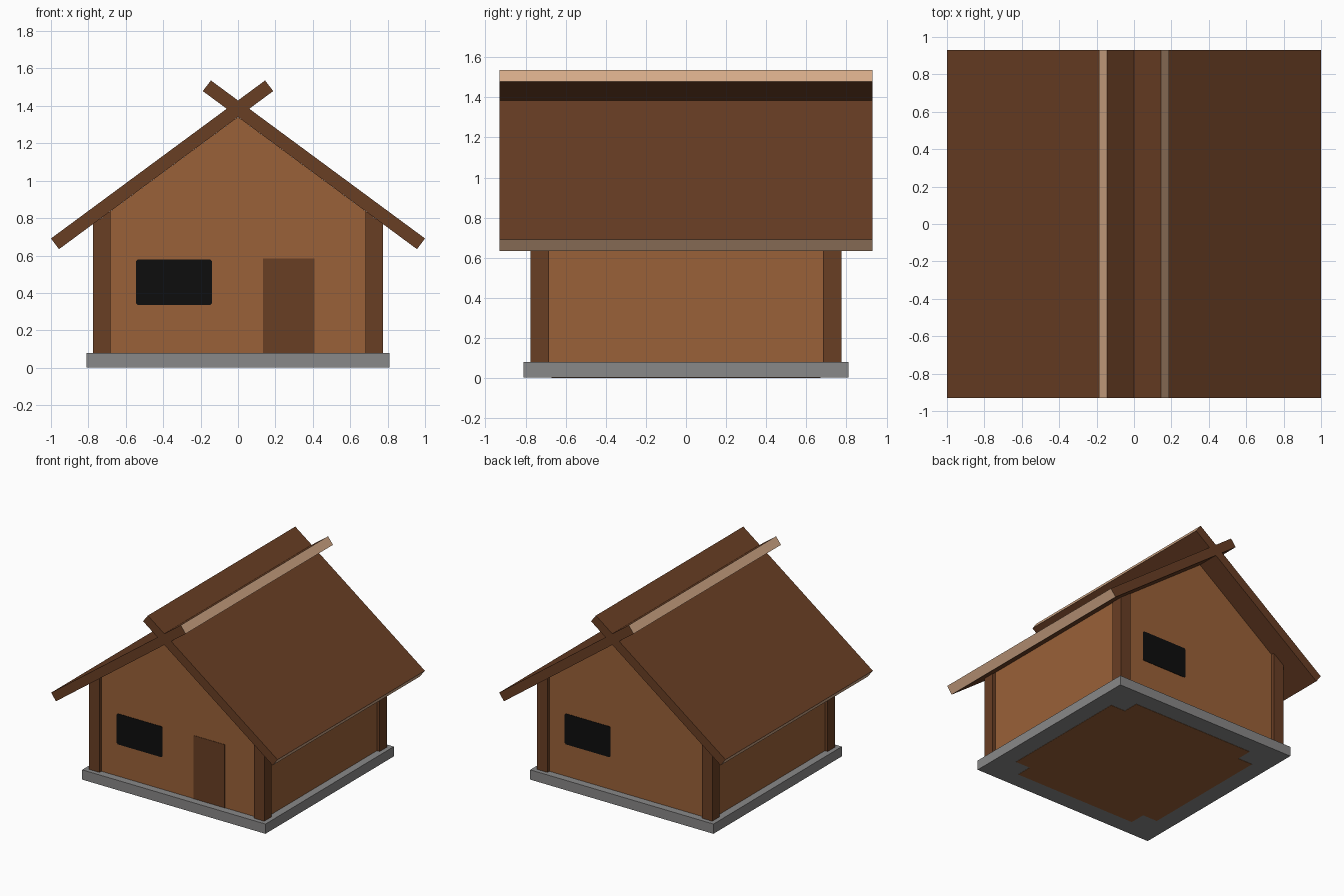
import bpy
import bmesh

if "Cube" in bpy.data.objects:
    bpy.data.objects.remove(bpy.data.objects["Cube"])


def srgb(h):
    vals = [int(h[i:i + 2], 16) / 255 for i in (0, 2, 4)]
    return [v / 12.92 if v <= 0.04045 else ((v + 0.055) / 1.055) ** 2.4 for v in vals] + [1.0]


def material(name, h):
    m = bpy.data.materials.new(name)
    m.diffuse_color = srgb(h)
    m.use_nodes = True
    m.node_tree.nodes["Principled BSDF"].inputs["Base Color"].default_value = m.diffuse_color
    return m


WALL = material("warm wood", "9A6138")
BROWN = material("dark wood", "693E24")
TAN = material("cut wood", "D6AB89")
GREY = material("stone grey", "898888")
BLACK = material("window black", "0D0D0D")


def prism(name, profile, y0, y1, *mats):
    """Extrude an xz profile from y0 to y1."""
    bm = bmesh.new()
    face = bm.faces.new([bm.verts.new((x, y0, z)) for x, z in profile])
    ext = bmesh.ops.extrude_face_region(bm, geom=[face])
    verts = [g for g in ext["geom"] if isinstance(g, bmesh.types.BMVert)]
    bmesh.ops.translate(bm, verts=verts, vec=(0, y1 - y0, 0))
    bmesh.ops.recalc_face_normals(bm, faces=bm.faces)
    me = bpy.data.meshes.new(name)
    bm.to_mesh(me)
    bm.free()
    for m in mats:
        me.materials.append(m)
    ob = bpy.data.objects.new(name, me)
    bpy.context.collection.objects.link(ob)
    return ob


def rect(x0, x1, z0, z1):
    return [(x0, z0), (x1, z0), (x1, z1), (x0, z1)]


def rounded(x0, x1, z0, z1, c=0.01):
    return [(x0 + c, z0), (x1 - c, z0), (x1, z0 + c), (x1, z1 - c),
            (x1 - c, z1), (x0 + c, z1), (x0, z1 - c), (x0, z0 + c)]


def under_roof(x):
    """Height of the underside of the roof."""
    return 1.34 - 0.738 * abs(x)


BASE = 0.08
SIDE = 0.75

# Foundation slab
prism("foundation", rect(-0.81, 0.81, 0.002, BASE), -0.81, 0.81, GREY)

# Floor showing flush with the slab underside, notched at the corners
prism("floor_middle", rect(-0.67, 0.67, 0, 0.01), -0.54, 0.54, WALL)
for s, label in ((-1, "front"), (1, "back")):
    prism("floor_" + label, rect(-0.54, 0.54, 0, 0.01), s * 0.54, s * 0.67, WALL)

# Walls with gables
prism("walls", [(-SIDE, BASE), (SIDE, BASE), (SIDE, under_roof(SIDE)),
                (0, under_roof(0)), (-SIDE, under_roof(SIDE))], -SIDE, SIDE, WALL)

# Corner posts with tops cut to the roof slope
for sx in (-1, 1):
    for sy in (-1, 1):
        a, b = sx * 0.682, sx * 0.775
        prism("corner_post", [(a, BASE), (b, BASE), (b, under_roof(b)), (a, under_roof(a))],
              sy * 0.682, sy * 0.775, BROWN)

# Crossing roof panels, with pale cut ends at ridge and eaves
for s, label in ((1, "right"), (-1, "left")):
    corners = [(0.957, 0.634), (1.0, 0.691), (-0.145, 1.536), (-0.188, 1.479)]
    roof = prism("roof_" + label, [(s * x, z) for x, z in corners], -0.93, 0.93, BROWN, TAN)
    for p in roof.data.polygons:
        if abs(p.normal.x) > 0.7:
            p.material_index = 1

# Door and windows as thin plates
prism("door", rect(0.135, 0.41, BASE, 0.585), -SIDE - 0.003, -SIDE + 0.002, BROWN)
prism("front_window", rounded(-0.545, -0.14, 0.335, 0.58), -SIDE - 0.003, -SIDE + 0.002, BLACK)
prism("back_window", rounded(0.14, 0.545, 0.335, 0.58), SIDE - 0.002, SIDE + 0.003, BLACK)
